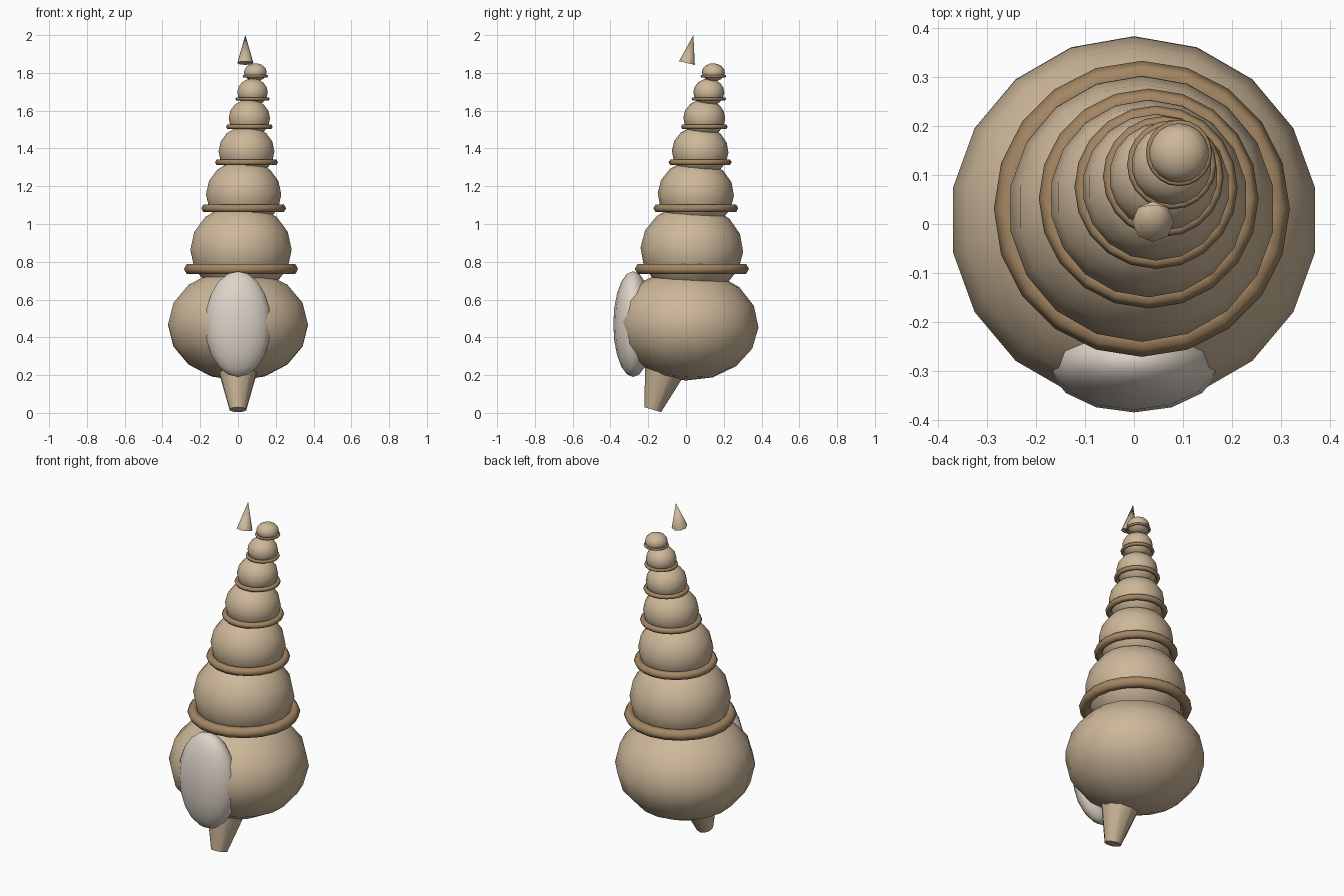
import bpy, math

if "Cube" in bpy.data.objects:
    bpy.data.objects.remove(bpy.data.objects["Cube"])


def material(name, rgb):
    m = bpy.data.materials.new(name)
    m.diffuse_color = (*rgb, 1)
    m.use_nodes = True
    m.node_tree.nodes["Principled BSDF"].inputs["Base Color"].default_value = m.diffuse_color
    return m


TAN = material("shell tan", (0.61, 0.475, 0.32))
BROWN = material("suture brown", (0.37, 0.24, 0.125))
PALE = material("aperture pale", (0.73, 0.66, 0.58))


def finish(name, mat, angle=None):
    ob = bpy.context.object
    ob.name = name
    ob.data.materials.append(mat)
    if angle is None:
        bpy.ops.object.shade_smooth()
    else:
        bpy.ops.object.shade_smooth_by_angle(angle=math.radians(angle))
    return ob


def ellipsoid(name, loc, size, mat, segments, rings, tilt=0.0):
    bpy.ops.mesh.primitive_uv_sphere_add(segments=segments, ring_count=rings,
                                         radius=1, location=loc, rotation=(tilt, 0, 0))
    bpy.context.object.scale = size
    return finish(name, mat)


def cone(name, loc, r_bottom, r_top, depth, sides, tilt, mat):
    bpy.ops.mesh.primitive_cone_add(vertices=sides, radius1=r_bottom, radius2=r_top,
                                    depth=depth, location=loc, rotation=(tilt, 0, 0))
    return finish(name, mat, 50)


# Whorls: x, y, z of centre, radius, half height
whorls = [
    (0.000, 0.008, 0.467, 0.376, 0.296),
    (0.016, 0.031, 0.864, 0.272, 0.243),
    (0.030, 0.052, 1.157, 0.202, 0.182),
    (0.045, 0.075, 1.384, 0.150, 0.136),
    (0.060, 0.097, 1.560, 0.111, 0.101),
    (0.077, 0.121, 1.697, 0.082, 0.073),
    (0.092, 0.145, 1.803, 0.061, 0.048),
]
ring_heights = [None, 0.762, 1.083, 1.327, 1.515, 1.663, 1.782]

for i, ((x, y, z, r, h), rz) in enumerate(zip(whorls, ring_heights)):
    ellipsoid(f"whorl_{i + 1}", (x, y, z), (r, r, h), TAN, 18, 8, -0.04)
    # Suture ring around the lower half of each upper whorl
    if rz:
        bpy.ops.mesh.primitive_torus_add(major_segments=20, minor_segments=6,
                                         major_radius=r, minor_radius=r * 0.112,
                                         location=(x, y, rz))
        finish(f"suture_ring_{i + 1}", BROWN)

# Pale aperture on the front of the body whorl
ellipsoid("aperture", (0, -0.28, 0.47), (0.178, 0.105, 0.28), PALE, 14, 10)

# Siphon canal below, leaning forward at its lower end
tilt = math.radians(-16.5)
length = 0.25
cone("siphon_canal",
     (0, -0.176 + math.sin(-tilt) * length / 2, 0.017 + math.cos(tilt) * length / 2),
     0.046, 0.116, length, 10, tilt, TAN)

# Detached pointed apex at the top
cone("apex_tip", (0.039, 0.022, 1.926), 0.043, 0.0, 0.152, 8, math.radians(-13), TAN)
